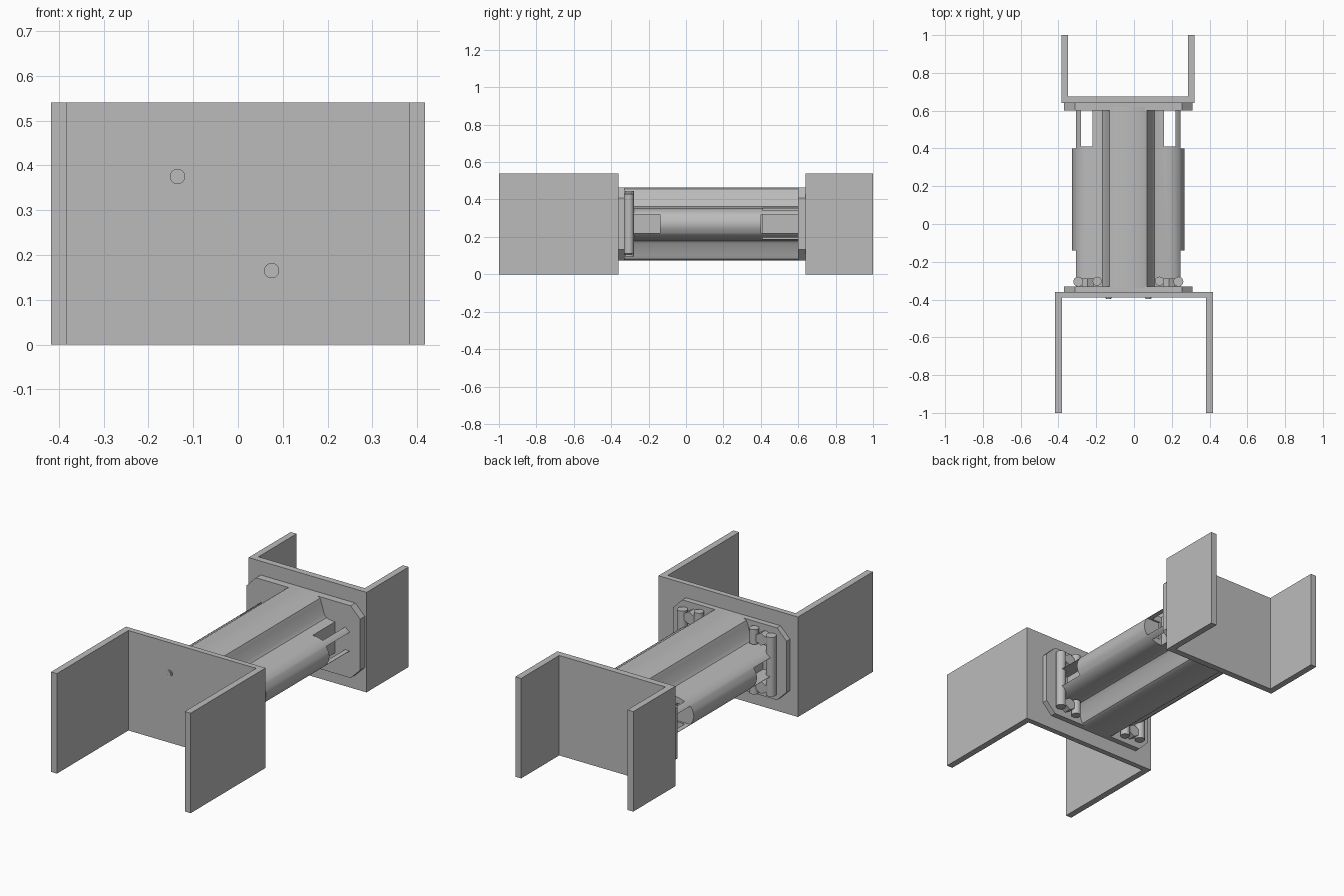
import bpy, bmesh, math
from mathutils import Matrix, Vector

cube = bpy.data.objects.get("Cube")
if cube:
    bpy.data.objects.remove(cube, do_unlink=True)

CX, CZ = -0.03, 0.27      # axis of the link
FRONT, BACK = -0.36, 0.64  # outer faces of the two flanges

grey = bpy.data.materials.new("plain grey")
grey.use_nodes = True
grey.diffuse_color = (0.5, 0.5, 0.5, 1)
grey.node_tree.nodes["Principled BSDF"].inputs["Base Color"].default_value = (0.5, 0.5, 0.5, 1)


def finish(name, bm, smooth=False):
    bmesh.ops.recalc_face_normals(bm, faces=bm.faces)
    mesh = bpy.data.meshes.new(name)
    bm.to_mesh(mesh)
    bm.free()
    mesh.materials.append(grey)
    ob = bpy.data.objects.new(name, mesh)
    bpy.context.collection.objects.link(ob)
    if smooth:
        bpy.ops.object.select_all(action='DESELECT')
        ob.select_set(True)
        bpy.context.view_layer.objects.active = ob
        bpy.ops.object.shade_smooth_by_angle(angle=math.radians(32))
    return ob


def extrude(name, points, direction, smooth=False):
    """Solid prism from a closed outline."""
    bm = bmesh.new()
    face = bm.faces.new([bm.verts.new(p) for p in points])
    out = bmesh.ops.extrude_face_region(bm, geom=[face])
    moved = [g for g in out["geom"] if isinstance(g, bmesh.types.BMVert)]
    bmesh.ops.translate(bm, verts=moved, vec=Vector(direction))
    return finish(name, bm, smooth)


def along_y(name, outline, y0, y1, smooth=False):
    pts = [(CX + x, y0, CZ + z) for x, z in outline]
    return extrude(name, pts, (0, y1 - y0, 0), smooth)


def box(name, x, y, z):
    pts = [(x[0], y[0], z[0]), (x[1], y[0], z[0]), (x[1], y[1], z[0]), (x[0], y[1], z[0])]
    return extrude(name, pts, (0, 0, z[1] - z[0]))


def cylinder(name, centre, radius, length, axis='Z', sides=24):
    bm = bmesh.new()
    turn = Matrix.Rotation(math.pi / 2, 4, 'X') if axis == 'Y' else Matrix()
    bmesh.ops.create_cone(bm, cap_ends=True, segments=sides, radius1=radius, radius2=radius,
                          depth=length, matrix=Matrix.Translation(centre) @ turn)
    return finish(name, bm, sides > 8)


def cut(target, cutter):
    cutter.hide_render = True
    cutter.hide_viewport = True
    cutter.display_type = 'WIRE'
    mod = target.modifiers.new(cutter.name, 'BOOLEAN')
    mod.operation = 'DIFFERENCE'
    mod.solver = 'EXACT'
    mod.object = cutter


def bracket(name, x0, x1, web, web_inner, tip):
    """U-shaped bracket: a web with two arms reaching to the tip."""
    t = 0.035
    pts = [(x0, web), (x1, web), (x1, tip), (x1 - t, tip), (x1 - t, web_inner),
           (x0 + t, web_inner), (x0 + t, tip), (x0, tip)]
    return extrude(name, [(x, y, 0) for x, y in pts], (0, 0, 0.54))


# Brackets at both ends
bracket("front_bracket", -0.417, 0.417, FRONT, FRONT - 0.03, -1)
bracket("back_bracket", -0.385, 0.32, BACK, BACK + 0.035, 1)

# Link body: tall centre bar with a rounded lobe on each side
quarter = [(.085, .195), (.1, .187), (.108, .168), (.125, .108), (.138, .092), (.16, .086),
           (.215, .082), (.25, .072), (.275, .053), (.291, .027)]
right = quarter + [(.297, 0)] + [(x, -z) for x, z in reversed(quarter)]
outline = right + [(-x, -z) for x, z in right]
body = along_y("link_body", outline, FRONT + 0.02, BACK - 0.02, True)

# Flanges with chamfered corners
w, h, c = 0.34, 0.195, 0.057
corner = [(w, c - h), (w, h - c), (w - c, h), (c - w, h)]
octagon = corner + [(-x, -z) for x, z in corner]
along_y("front_flange", octagon, FRONT, FRONT + 0.03)
back_flange = along_y("back_flange", octagon, BACK - 0.04, BACK)

for s, side in ((-1, "right"), (1, "left")):
    def span(a, b):
        return sorted((CX + s * a, CX + s * b))

    # Screw channels and side notches at the lobe ends
    cut(body, box(side + "_channel_cutter", span(.19, .25), (.41, .6), (0.1, 0.44)))
    cut(body, box(side + "_back_notch_cutter", span(.2, .35), (.4, .6), (.22, .32)))
    cut(body, box(side + "_front_notch_cutter", span(.2, .35), (-.33, -.14), (.22, .32)))

    # Vertical rail behind the front flange
    cylinder(side + "_rail", (CX + s * .265, -.305, CZ), .026, .32)

    for v, level in ((-1, "lower"), (1, "upper")):
        tag = side + "_" + level
        z = CZ + v * .13
        # Screw holes, nuts and nut guides
        cut(back_flange, cylinder(tag + "_hole_cutter", (CX + s * .22, BACK - .02, z),
                                  .025, .036, 'Y'))
        cylinder(tag + "_nut", (CX + s * .215, -.312, z), .034, .045, 'Y', 6)
        cylinder(tag + "_guide", (CX + s * .165, -.303, z + v * .005), .024, .08)

# Screw tips showing on the front bracket
for v, level in ((-1, "lower"), (1, "upper")):
    spot = (CX - v * .105, FRONT - .03, CZ + v * .105)
    cylinder(level + "_screw_rim", spot, .017, .01, 'Y')
    cylinder(level + "_screw_tip", spot, .012, .016, 'Y')
